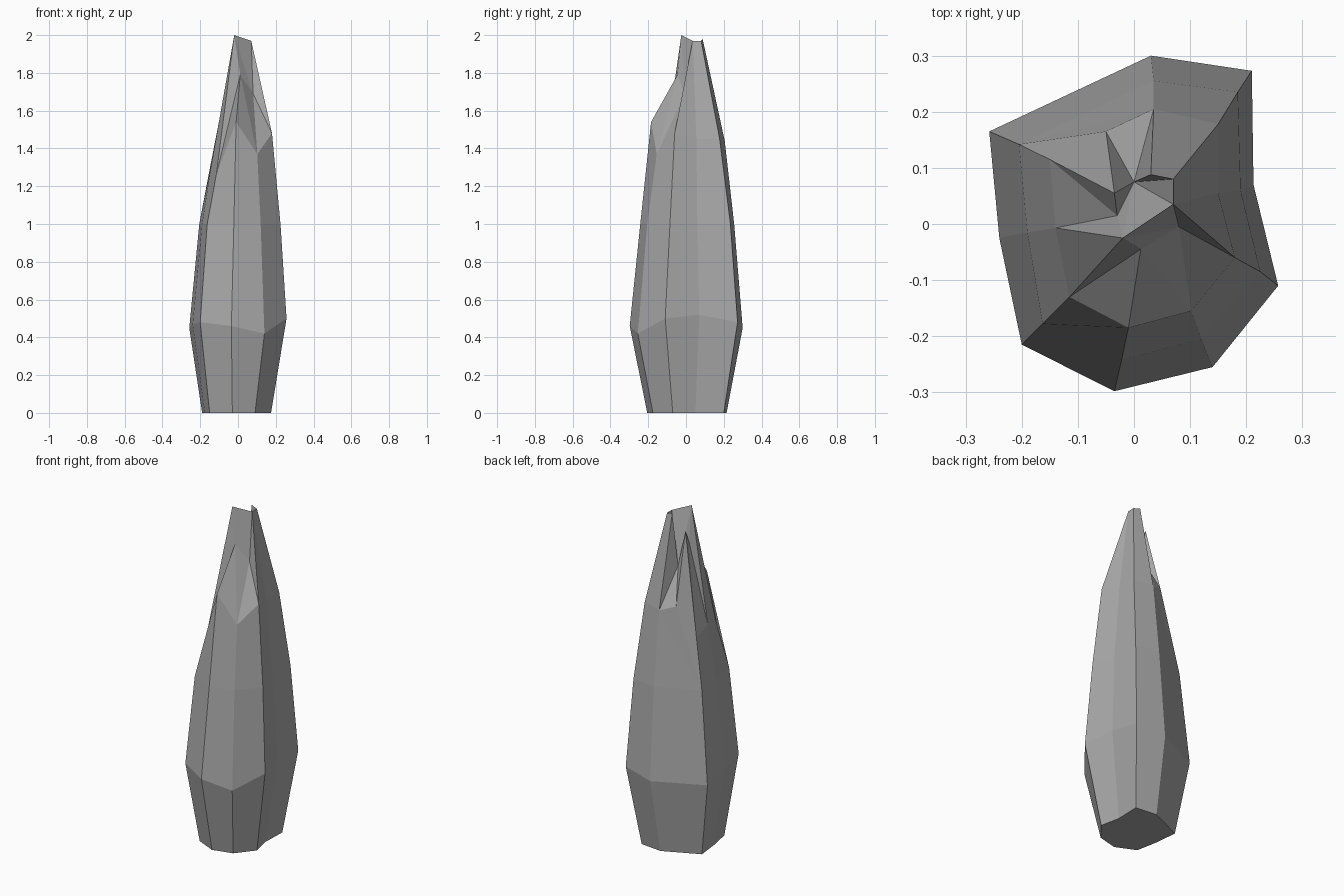
import bpy, bmesh

if "Cube" in bpy.data.objects:
    bpy.data.objects.remove(bpy.data.objects["Cube"])

# Nine corners around the bud: (base xy), (widest xyz), (middle xy), (shoulder xyz)
columns = [
    ((0.02, 0.215), (0.03, 0.30, 0.45), (0.035, 0.255), (0.035, 0.205, 1.44)),
    ((0.155, 0.20), (0.21, 0.273, 0.48), (0.185, 0.235), (0.15, 0.178, 1.45)),
    ((0.15, 0.05), (0.213, 0.07, 0.52), (0.19, 0.06), (0.15, 0.055, 1.45)),
    ((0.175, -0.07), (0.257, -0.11, 0.50), (0.225, -0.085), (0.18, -0.06, 1.48)),
    ((0.09, -0.175), (0.14, -0.255, 0.42), (0.12, -0.205), (0.102, -0.155, 1.37)),
    ((-0.03, -0.205), (-0.035, -0.298, 0.46), (-0.022, -0.242), (-0.01, -0.185, 1.54)),
    ((-0.15, -0.15), (-0.20, -0.215, 0.48), (-0.163, -0.178), (-0.115, -0.13, 1.26)),
    ((-0.175, -0.02), (-0.24, -0.025, 0.47), (-0.19, -0.015), (-0.14, -0.007, 1.32)),
    ((-0.19, 0.12), (-0.258, 0.165, 0.45), (-0.205, 0.142), (-0.15, 0.115, 1.29)),
]

bm = bmesh.new()
base = [bm.verts.new((*c[0], 0)) for c in columns]
wide = [bm.verts.new(c[1]) for c in columns]
mid = [bm.verts.new((*c[2], 1.0)) for c in columns]
top = [bm.verts.new(c[3]) for c in columns]
n = len(columns)

# Side walls and base
bm.faces.new(base[::-1])
for lo, hi in ((base, wide), (wide, mid), (mid, top)):
    for i in range(n):
        j = (i + 1) % n
        if hi is top and i == n - 1:
            continue
        bm.faces.new((lo[j], lo[i], hi[i], hi[j]))

# Petal tips and the hollow between them
A, B, C, D, E, F, G, H, I = top
notch = bm.verts.new((-0.05, 0.165, 1.47))
well = bm.verts.new((0.0, 0.075, 1.67))
tip_a = bm.verts.new((0.03, 0.088, 1.98))
tip_b = bm.verts.new((0.07, 0.08, 1.97))
tip_c = bm.verts.new((0.07, 0.035, 1.97))
peak = bm.verts.new((-0.02, -0.025, 2.0))
front_tip = bm.verts.new((0.012, -0.045, 1.79))
front_dip = bm.verts.new((0.08, -0.005, 1.69))
left_tip = bm.verts.new((-0.035, 0.055, 1.88))
left_dip = bm.verts.new((-0.03, 0.015, 1.80))

for face in (
    (mid[8], mid[0], A), (mid[8], A, notch), (mid[8], notch, I),    # back wall
    (A, B, tip_b, tip_a), (B, C, tip_c, tip_b), (C, D, tip_c),      # back right petal
    (D, front_dip, tip_c), (D, E, front_dip),                       # front right notch
    (E, F, front_tip), (E, front_tip, front_dip), (F, G, front_tip),  # front petal
    (G, peak, front_tip), (G, H, peak), (H, left_dip, peak),        # left petal
    (H, I, left_dip), (I, left_tip, left_dip), (I, notch, left_tip),
    (notch, well, left_tip), (notch, A, well), (A, tip_a, well),    # back notch
    (tip_a, tip_b, well), (tip_b, tip_c, well), (tip_c, peak, well),  # inner hollow
    (peak, left_dip, well), (left_dip, left_tip, well),
    (peak, tip_c, front_dip), (peak, front_dip, front_tip),         # inner front
):
    bm.faces.new(face)

bmesh.ops.recalc_face_normals(bm, faces=bm.faces)
mesh = bpy.data.meshes.new("bud")
bm.to_mesh(mesh)
bm.free()
bud = bpy.data.objects.new("bud", mesh)
bpy.context.collection.objects.link(bud)

grey = bpy.data.materials.new("plain grey")
grey.diffuse_color = (0.4, 0.4, 0.4, 1)
grey.use_nodes = True
grey.node_tree.nodes["Principled BSDF"].inputs["Base Color"].default_value = grey.diffuse_color
mesh.materials.append(grey)
